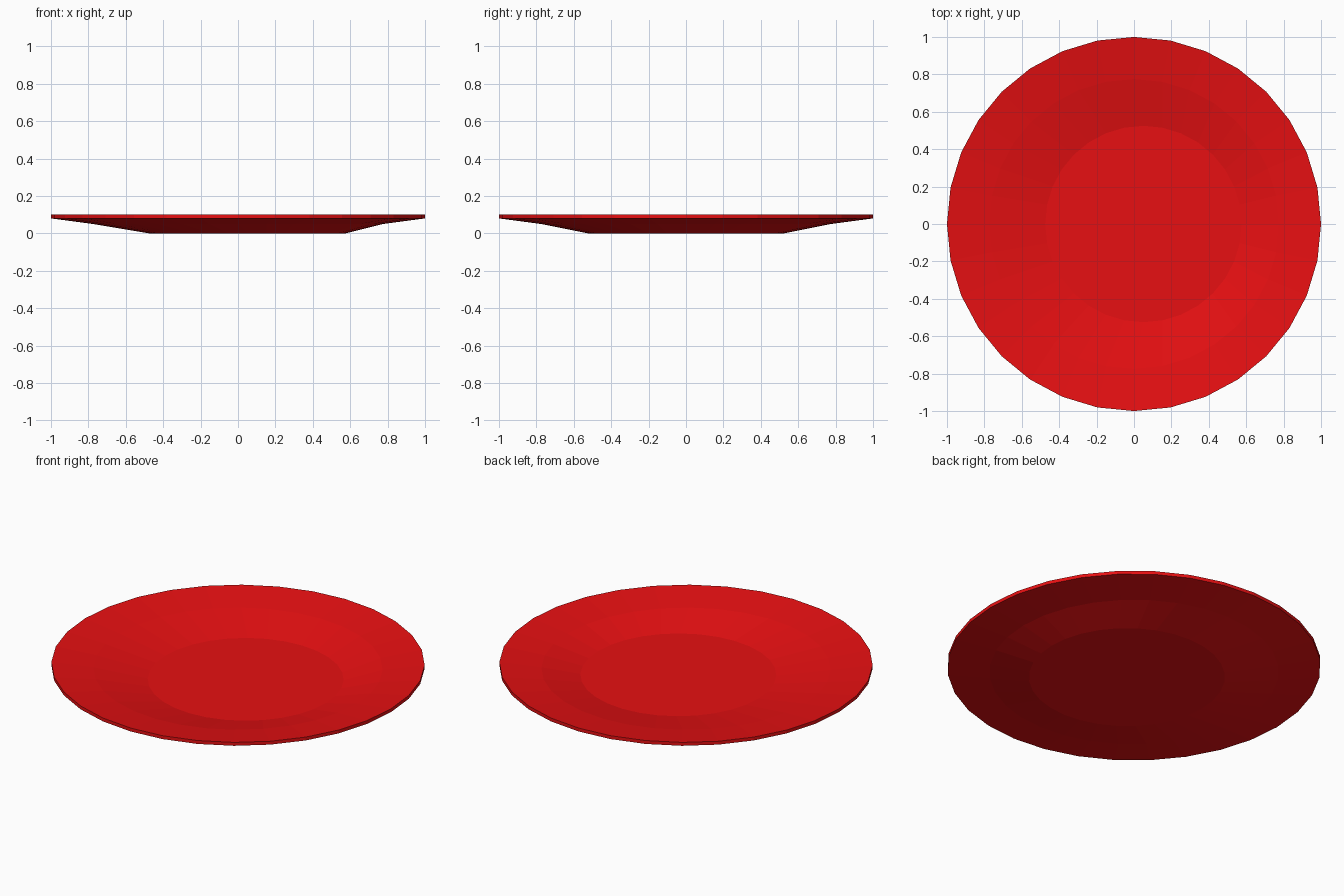
import bpy, bmesh
from math import cos, sin, tau

if "Cube" in bpy.data.objects:
    bpy.data.objects.remove(bpy.data.objects["Cube"])

SIDES = 32
# closed skin from underside to top: (radius, x offset, z)
RINGS = [
    (0.525, 0.05, 0.00),   # foot
    (0.775, 0.00, 0.05),   # underside bend
    (1.00, 0.00, 0.08),    # rim, lower edge
    (1.00, 0.00, 0.10),    # rim, upper edge
    (0.775, 0.00, 0.07),   # inner bend
    (0.525, 0.05, 0.02),   # floor, set slightly off centre
]

bm = bmesh.new()
loops = []
for r, ox, z in RINGS:
    loops.append([bm.verts.new((ox + r * cos(tau * i / SIDES),
                                r * sin(tau * i / SIDES), z))
                  for i in range(SIDES)])

# bands between neighbouring rings
for a, b in zip(loops, loops[1:]):
    for i in range(SIDES):
        j = (i + 1) % SIDES
        bm.faces.new((a[i], a[j], b[j], b[i]))

# flat underside and floor
bm.faces.new(loops[0][::-1])
bm.faces.new(loops[-1])
bmesh.ops.recalc_face_normals(bm, faces=bm.faces)

mesh = bpy.data.meshes.new("plate")
bm.to_mesh(mesh)
bm.free()
plate = bpy.data.objects.new("plate", mesh)
bpy.context.collection.objects.link(plate)

red = bpy.data.materials.new("red")
red.diffuse_color = (0.8, 0.005, 0.006, 1)
red.use_nodes = True
red.node_tree.nodes["Principled BSDF"].inputs["Base Color"].default_value = red.diffuse_color
mesh.materials.append(red)
